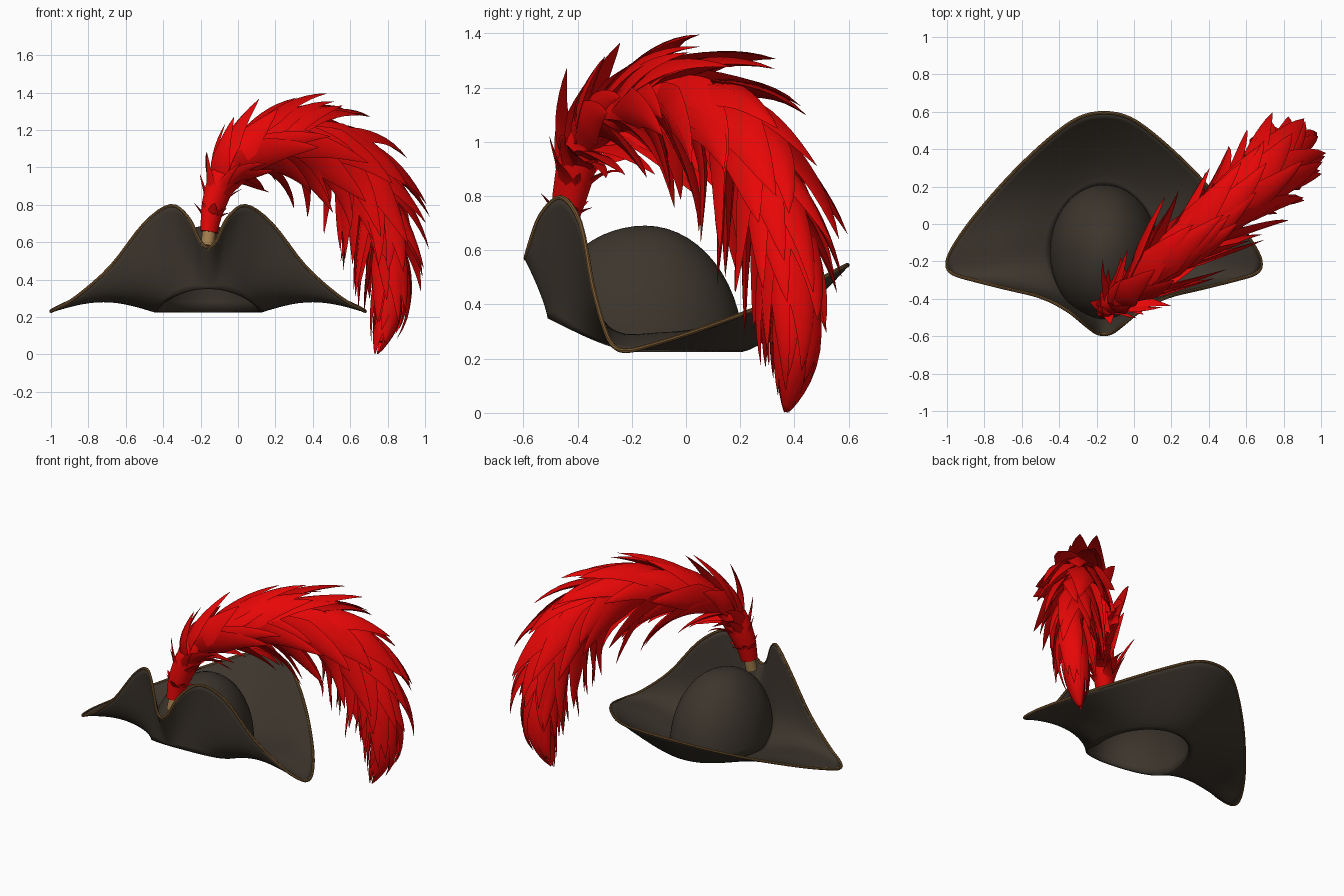
import bpy, bmesh, math, random
from mathutils import Vector as V

if "Cube" in bpy.data.objects:
    bpy.data.objects.remove(bpy.data.objects["Cube"])

random.seed(11)


def material(name, rgb):
    m = bpy.data.materials.new(name)
    m.diffuse_color = (*rgb, 1)
    m.use_nodes = True
    m.node_tree.nodes["Principled BSDF"].inputs["Base Color"].default_value = m.diffuse_color
    return m


FELT = material("dark brown felt", (0.046, 0.036, 0.026))
TRIM = material("bronze trim", (0.19, 0.10, 0.033))
RED = material("red plume", (0.80, 0.002, 0.002))
QUILL = material("tan quill", (0.38, 0.22, 0.08))


def add_loft(bm, rings, caps=False, closed=False):
    """Skin a list of closed rings of points."""
    vs = [[bm.verts.new(p) for p in r] for r in rings]
    pairs = list(zip(vs, vs[1:])) + ([(vs[-1], vs[0])] if closed else [])
    for a, b in pairs:
        n = len(a)
        for i in range(n):
            j = (i + 1) % n
            bm.faces.new((a[i], a[j], b[j], b[i]))
    if caps:
        bm.faces.new(vs[0][::-1])
        bm.faces.new(vs[-1])


def finish(bm, name, mat, angle=40, merge=1e-5):
    bmesh.ops.remove_doubles(bm, verts=bm.verts, dist=merge)
    bmesh.ops.recalc_face_normals(bm, faces=bm.faces)
    me = bpy.data.meshes.new(name)
    bm.to_mesh(me)
    bm.free()
    me.materials.append(mat)
    me.shade_smooth()
    me.set_sharp_from_angle(angle=math.radians(angle))
    ob = bpy.data.objects.new(name, me)
    bpy.context.collection.objects.link(ob)
    return ob


def spline(pts, s, mirror=False):
    """Catmull-Rom through pts, s in 0..1; mirror keeps the x = 0 ends smooth."""
    n = len(pts) - 1
    f = min(max(s, 0), 1) * n
    i = min(int(f), n - 1)
    t = f - i
    p1, p2 = V(pts[i]), V(pts[i + 1])
    flip = V((-1, 1, 1))
    p0 = V(pts[i - 1]) if i > 0 else (p2 * flip if mirror else 2 * p1 - p2)
    p3 = V(pts[i + 2]) if i + 2 <= n else (p1 * flip if mirror else 2 * p2 - p1)
    return 0.5 * (2 * p1 + (p2 - p0) * t + (2 * p0 - 5 * p1 + 4 * p2 - p3) * t * t
                  + (3 * p1 - p0 - 3 * p2 + p3) * t ** 3)


# ---------- Hat: half of the brim edge (front to back) with matching crown angle ----------
CX, CY = -0.16, -0.15
EDGE = [(0, -.59, .57), (.045, -.58, .61), (.105, -.535, .73), (.20, -.46, .795), (.34, -.39, .70),
        (.52, -.345, .47), (.70, -.30, .31), (.81, -.265, .245), (.84, -.215, .23),
        (.81, -.13, .25), (.70, .03, .30), (.50, .26, .385), (.30, .45, .47),
        (.14, .565, .53), (0, .595, .545)]
ANG = [0, 6, 13, 23, 36, 52, 68, 80, 90, 100, 115, 135, 152, 166, 180]
ANG3 = [(a, 0, 0) for a in ANG]
N = 56


def crown_ring(a):
    y = CY - .355 * math.cos(a)
    q = min(max((-.19 - y) / .315, 0), 1)
    return V((.285 * math.sin(a), y, .23 + .12 * q ** 1.4))


half = []
for k in range(N + 1):
    a = math.radians(spline(ANG3, k / N).x)
    e = spline(EDGE, k / N, True)
    if k in (0, N):
        e.x = 0
    half.append((a, crown_ring(a), e))


def full_ring(pts):
    left = [V((-p.x, p.y, p.z)) for p in pts[1:-1]][::-1]
    return [p + V((CX, 0, 0)) for p in pts + left]


def brim_point(a, inner, outer, u):
    back, front = max(-math.cos(a), 0), max(math.cos(a), 0)
    p = inner.lerp(outer, u ** (1 + .3 * front))
    p.z = inner.z + (outer.z - inner.z) * u ** (1 + .35 * back)
    p.z += .055 * math.sin(math.pi * u) * math.sin(a) ** 6
    return p


bm = bmesh.new()
add_loft(bm, [full_ring([brim_point(a, i, o, u / 14) for a, i, o in half]) for u in range(15)])
brim = finish(bm, "hat_brim", FELT)

bm = bmesh.new()
rings = []
for k in range(15):
    v = math.pi / 2 * k / 14
    c = math.cos(v) if k < 14 else 0
    rings.append(full_ring([V((i.x * c, CY + (i.y - CY) * c,
                               i.z + (.685 - i.z) * math.sin(v))) for a, i, o in half]))
add_loft(bm, rings)
crown = finish(bm, "hat_crown", FELT, merge=1e-4)
for ob in (brim, crown):
    mod = ob.modifiers.new("thickness", "SOLIDIFY")
    mod.thickness = .012
    mod.offset = 0


def tube_rings(path, radius, sides, closed):
    out = []
    for i, p in enumerate(path):
        n = len(path)
        nxt = path[(i + 1) % n] if closed or i < n - 1 else p
        prv = path[i - 1] if closed or i > 0 else p
        t = (nxt - prv).normalized()
        side = t.cross(V((.01, .02, 1)) if abs(t.z) < .97 else V((1, 0, 0))).normalized()
        up = side.cross(t)
        out.append([p + radius * (math.cos(c) * side + math.sin(c) * up)
                    for c in (2 * math.pi * j / sides for j in range(sides))])
    return out


# bronze cord along the brim edge
bm = bmesh.new()
add_loft(bm, tube_rings(full_ring([o for a, i, o in half]), .009, 8, True), closed=True)
finish(bm, "brim_trim", TRIM)

# ---------- Plume ----------
SPINE = [(-.165, -.47, .57), (-.13, -.43, .80), (-.03, -.36, 1.02), (.17, -.19, 1.14),
         (.41, .01, 1.15), (.63, .21, 1.02), (.75, .32, .79), (.81, .38, .52),
         (.81, .40, .25), (.74, .37, 0)]
SIZE = [(e, 0, 0) for e in (.045, .08, .19, .24, .255, .265, .245, .205, .13, .01)]
SIDE = V((.69, -.72, 0)).normalized()


def frame(s):
    t = (spline(SPINE, s + .01) - spline(SPINE, s - .01)).normalized()
    return spline(SPINE, s), SIDE.cross(t).normalized(), max(spline(SIZE, s).x, .004)


# inner body of the plume
bm = bmesh.new()
rings = []
for k in range(41):
    s = .04 + .93 * k / 40
    p, b, e = frame(s)
    f = .95 if s < .1 else max(.36, .95 - (s - .1) * 5)
    rings.append([p + e * f * (math.cos(c) * b + .8 * math.sin(c) * SIDE)
                  for c in (2 * math.pi * j / 14 for j in range(14))])
add_loft(bm, rings, caps=True)
finish(bm, "plume_core", RED)


def add_barb(bm, s0, length, phi, width, flare, curl, droop):
    """One pointed, diamond-section lock that follows the spine and flares outward."""
    rings = []
    for k in range(11):
        u = k / 10
        p, b, e = frame(min(s0 + length * u, 1))
        c = phi + curl * u * u
        out = math.cos(c) * b + .95 * math.sin(c) * SIDE
        across = -math.sin(c) * b + math.cos(c) * SIDE
        p = p + out * e * flare * (.2 + .8 * u)
        p.z = max(p.z - droop * u ** 2 * (1 - math.cos(phi)) / 2, .002)
        w = width * (.6 + u if u < .4 else ((1 - u) / .6) ** .8) + .001
        th = w * .26
        rings.append([p + across * w - out * th, p + out * th,
                      p - across * w - out * th, p - out * th * 1.6])
    add_loft(bm, rings, caps=True)


bm = bmesh.new()
STATIONS = 17
for i in range(STATIONS):
    s0 = .09 + .78 * i / (STATIONS - 1)
    for j in range(7):
        s = s0 + random.uniform(-.02, .02)
        length = min(random.uniform(.14, .22) * min(1, .4 + s * 2.2), 1 - s)
        e = frame(s + length * .4)[2]
        phi = 2 * math.pi * (j + .5 * (i % 2)) / 7 + random.uniform(-.2, .2)
        droop = .24 * max(0, 1 - abs(s - .48) / .38) * random.uniform(.5, 1.2)
        thin = 1 if s < .55 else .72
        add_barb(bm, s, length, phi, .084 * thin * (e / .25) ** .8 * random.uniform(.8, 1.2),
                 random.uniform(.85, 1.16), random.uniform(-.35, .35), droop)
finish(bm, "plume_barbs", RED, 60, 1e-6)

# short ruff of spikes where the plume leaves the stem
bm = bmesh.new()
for j in range(7):
    add_barb(bm, .07, .035, 2 * math.pi * j / 7, .035, random.uniform(1.1, 1.5), 0, 0)
finish(bm, "plume_ruff", RED, 60, 1e-6)

# bare quill tucked behind the front notch
bm = bmesh.new()
add_loft(bm, tube_rings([spline(SPINE, s) for s in (.005, .02, .035, .05)], .036, 12, False), caps=True)
finish(bm, "quill", QUILL)
